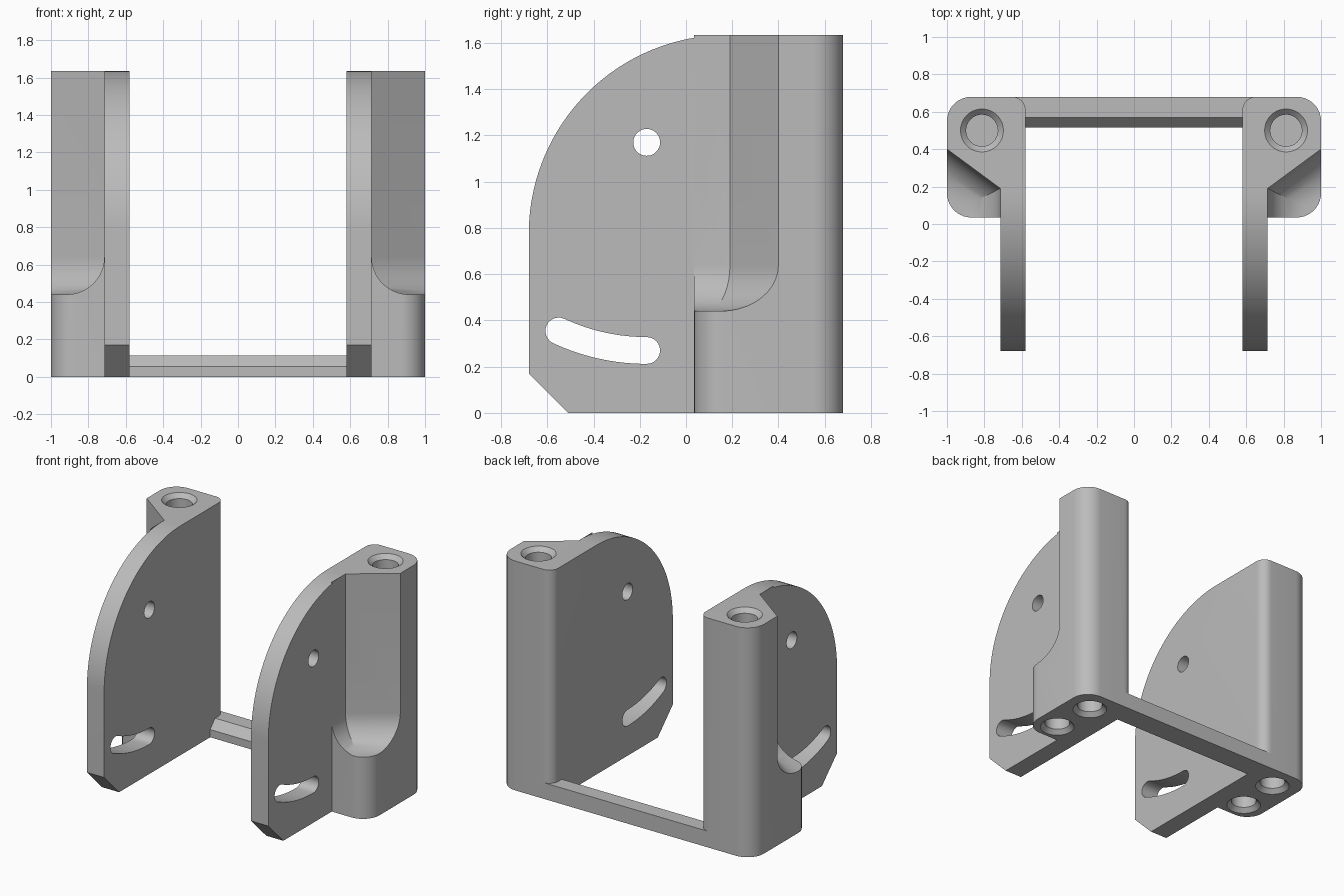
import bpy, bmesh
from math import sin, cos, pi, radians
from mathutils import Vector

cube = bpy.data.objects.get("Cube")
if cube:
    bpy.data.objects.remove(cube, do_unlink=True)

grey = bpy.data.materials.new("plain_grey")
grey.use_nodes = True
grey.diffuse_color = (0.5, 0.5, 0.5, 1)
grey.node_tree.nodes["Principled BSDF"].inputs["Base Color"].default_value = (0.5, 0.5, 0.5, 1)


def arc(cx, cy, r, start, end, steps):
    angles = [radians(start + (end - start) * i / steps) for i in range(steps + 1)]
    return [(cx + r * cos(a), cy + r * sin(a)) for a in angles]


def prism(name, outline, axis, lo, hi, rounds=()):
    """Extrude an outline along x or z; rounds = (edge midpoint rule, radius)."""
    def place(p, d):
        return (d, p[0], p[1]) if axis == "x" else (p[0], p[1], d)
    bm = bmesh.new()
    ends = [[bm.verts.new(place(p, d)) for p in outline] for d in (lo, hi)]
    for ring in ends:
        bm.faces.new(ring)
    n = len(outline)
    for i in range(n):
        j = (i + 1) % n
        bm.faces.new((ends[0][i], ends[0][j], ends[1][j], ends[1][i]))
    for rule, radius in rounds:
        edges = [e for e in bm.edges if rule((e.verts[0].co + e.verts[1].co) / 2, e)]
        bmesh.ops.bevel(bm, geom=edges, offset=radius, offset_type="OFFSET",
                        segments=10, profile=0.5, affect="EDGES")
    return finish(name, bm)


def finish(name, bm):
    bmesh.ops.recalc_face_normals(bm, faces=bm.faces)
    mesh = bpy.data.meshes.new(name)
    bm.to_mesh(mesh)
    bm.free()
    mesh.materials.append(grey)
    obj = bpy.data.objects.new(name, mesh)
    bpy.context.collection.objects.link(obj)
    return obj


def countersunk_hole(x, y, z, inward):
    """Blind screw hole with a conical mouth; inward is +1 or -1 along z."""
    bm = bmesh.new()
    rings = []
    for r, d in ((0.135, -0.02), (0.085, 0.03), (0.085, 0.3)):
        rings.append([bm.verts.new((px, py, z + inward * d)) for px, py in arc(x, y, r, 0, 348.75, 31)])
    bm.faces.new(rings[0])
    bm.faces.new(rings[-1])
    for a, b in zip(rings, rings[1:]):
        for i in range(32):
            j = (i + 1) % 32
            bm.faces.new((a[i], a[j], b[j], b[i]))
    return finish("hole_cutter", bm)


def select(obj):
    bpy.ops.object.select_all(action="DESELECT")
    obj.select_set(True)
    bpy.context.view_layer.objects.active = obj


def combine(obj, other, operation):
    other.hide_render = True
    mod = obj.modifiers.new("combine", "BOOLEAN")
    mod.operation, mod.solver, mod.object = operation, "EXACT", other
    select(obj)
    bpy.ops.object.modifier_apply(modifier=mod.name)
    bpy.data.objects.remove(other, do_unlink=True)


def upright(e):
    d = e.verts[1].co - e.verts[0].co
    return abs(d.x) + abs(d.y) < 1e-5


BACK, TOP = 0.68, 1.635
INNER, OUTER = 0.58, 0.715

# Side plate: quarter-round front, chamfered toe, rounded inner back edge
outline = [(-0.51, 0), (BACK, 0), (BACK, TOP)] + arc(0.18, 0.775, 0.86, 90, 180, 40) + [(-0.68, 0.17)]
plate = prism("side_plate", outline, "x", INNER, OUTER,
              [(lambda m, e: upright(e) and m.y > 0.6 and m.x < 0.6, 0.07)])

# Pivot hole and the curved slot around it
pivot = (-0.17, 1.17)
combine(plate, prism("hole_cutter", arc(*pivot, 0.058, 0, 350, 35), "x", 0.4, 0.9), "DIFFERENCE")
slot = arc(*pivot, 0.958, 245, 270, 16)
slot += arc(pivot[0], pivot[1] - 0.9, 0.058, -90, 90, 12)[1:]
slot += arc(*pivot, 0.842, 270, 245, 16)[1:]
end_x, end_z = pivot[0] + 0.9 * cos(radians(245)), pivot[1] + 0.9 * sin(radians(245))
slot += arc(end_x, end_z, 0.058, 65, 245, 12)[1:-1]
combine(plate, prism("slot_cutter", slot, "x", 0.4, 0.9), "DIFFERENCE")

# Corner post with rounded outer edges
post = prism("corner_post", [(OUTER - 0.001, 0.035), (1, 0.035), (1, BACK), (OUTER - 0.001, BACK)],
             "z", 0, TOP, [(lambda m, e: upright(e) and m.x > 0.9, 0.13)])

# Slanted recess above the foot, with a scooped floor
recess = prism("recess_cutter", [(OUTER, -0.5), (1.3, -0.5), (1.3, 0.621), (OUTER, 0.19)], "z", 0.44, 2,
               [(lambda m, e: m.z < 0.45 and m.x < 1.2 and m.y > -0.4, 0.2)])
combine(post, recess, "DIFFERENCE")
combine(plate, post, "UNION")

# Screw holes: one in the top, two underneath
for x, y, z, inward in ((0.813, 0.5, TOP, -1), (0.813, 0.5, 0, 1), (0.83, 0.175, 0, 1)):
    combine(plate, countersunk_hole(x, y, z, inward), "DIFFERENCE")

# Opposite side
plate.name = "side_bracket"
mirror = plate.modifiers.new("mirror", "MIRROR")
mirror.use_axis = (True, False, False)
mirror.use_mirror_merge = False
select(plate)
bpy.ops.object.modifier_apply(modifier=mirror.name)

# Rear crossbar with a sloped front edge
bar = prism("rear_crossbar", [(0.515, 0), (BACK, 0), (BACK, 0.115), (0.57, 0.115), (0.515, 0.055)],
            "x", -0.66, 0.66)
combine(plate, bar, "UNION")

select(plate)
bpy.ops.object.shade_smooth_by_angle(angle=radians(25))
